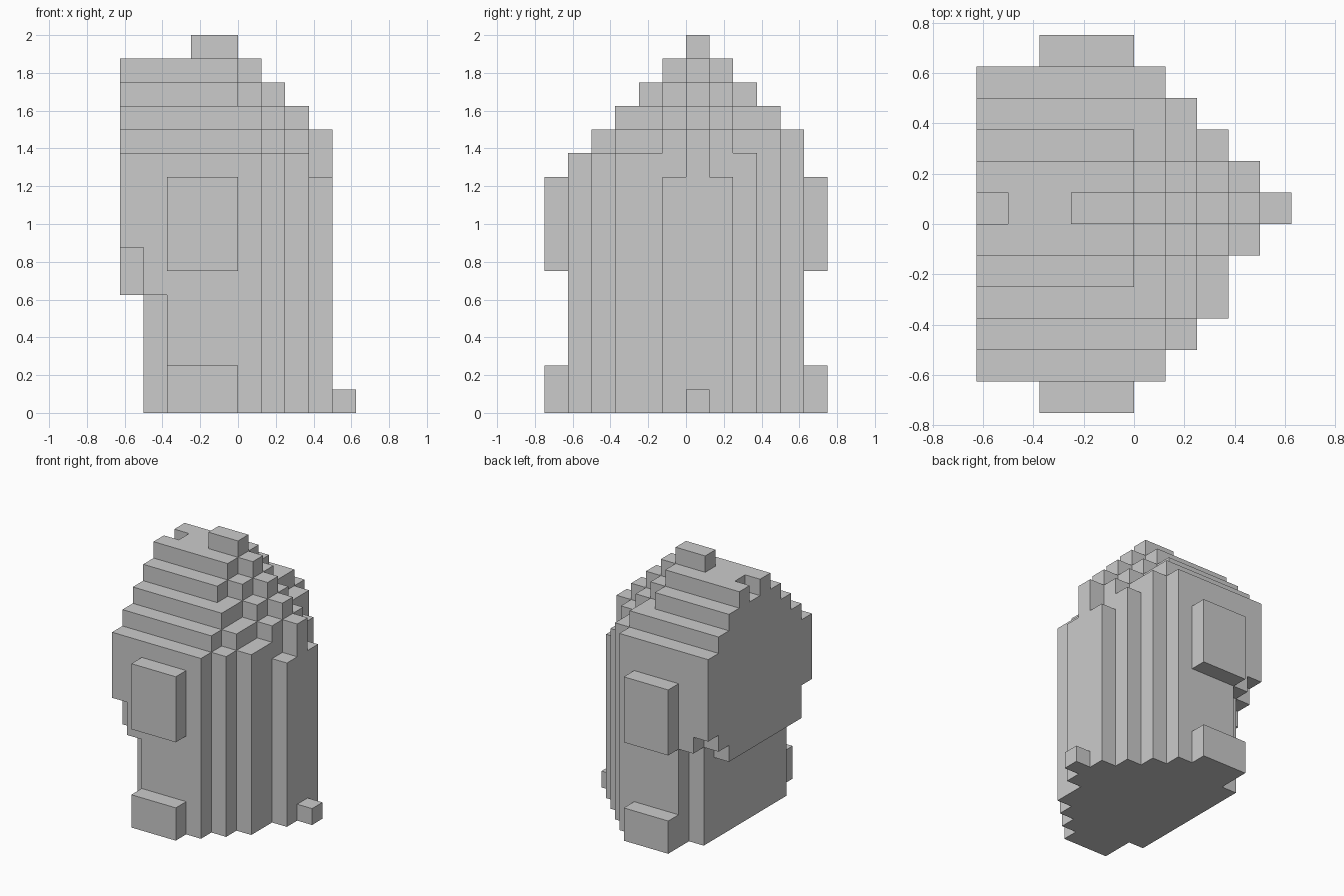
import bpy, bmesh, math
from itertools import product

if "Cube" in bpy.data.objects:
    bpy.data.objects.remove(bpy.data.objects["Cube"])

U = 0.125  # block size


def blocks(x0, x1, y0, y1, z0, z1):
    return set(product(range(x0, x1), range(y0, y1), range(z0, z1)))


# Domed body: one slab per row in y, each a list of (right end x, top z) steps
centre = [(0, 15), (1, 14), (2, 13), (3, 12), (4, 10)]
shoulder = [(0, 14), (1, 13), (2, 12), (3, 11)]
slabs = {
    -5: [(1, 11)],
    -4: [(1, 12), (2, 11)],
    -3: [(1, 13), (2, 12), (3, 11)],
    -2: shoulder,
    -1: centre,
    0: [(1, 15), (2, 14), (3, 13), (4, 12)],
    1: centre,
    2: shoulder,
    3: [(1, 13), (2, 12)],
    4: [(1, 12)],
}
body = set()
for y, steps in slabs.items():
    start = -5
    for end, top in steps:
        body |= blocks(start, end, y, y + 1, 0, top)
        start = end

# Recess under the overhanging flat side, plus the small notch on top
body -= blocks(-5, -4, -5, 5, 0, 5)
body -= blocks(-5, -4, -5, -4, 0, 7) | blocks(-4, -3, -5, -4, 0, 5)
body -= blocks(-5, -4, 4, 5, 0, 7) | blocks(-4, -3, 4, 5, 0, 6)
body -= blocks(-5, -4, 3, 4, 0, 6)
body -= blocks(-5, -4, 0, 1, 14, 15)

# Attached parts
parts = {
    "body": body,
    "top_crest": blocks(-2, 0, 0, 1, 15, 16),
    "toe_nub": blocks(4, 5, 0, 1, 0, 1),
}
for side, y in (("front", -6), ("back", 5)):
    parts[side + "_side_panel"] = blocks(-3, 0, y, y + 1, 6, 10)
    parts[side + "_foot"] = blocks(-3, 0, y, y + 1, 0, 2)
solid = set().union(*parts.values())


def skin(name, cells):
    """Mesh the exposed block faces and merge coplanar ones."""
    bm = bmesh.new()
    for c in cells:
        for axis, step in product(range(3), (-1, 1)):
            n = list(c)
            n[axis] += step
            if tuple(n) in solid:
                continue
            a, b = (axis + 1) % 3, (axis + 2) % 3
            ring = []
            for da, db in ((0, 0), (1, 0), (1, 1), (0, 1))[::step]:
                p = list(c)
                p[axis] += step > 0
                p[a] += da
                p[b] += db
                ring.append(bm.verts.new([v * U for v in p]))
            bm.faces.new(ring)
    bmesh.ops.remove_doubles(bm, verts=bm.verts, dist=1e-4)
    bmesh.ops.dissolve_limit(bm, angle_limit=math.radians(1),
                             verts=bm.verts, edges=bm.edges)
    mesh = bpy.data.meshes.new(name)
    bm.to_mesh(mesh)
    bm.free()
    bpy.context.collection.objects.link(bpy.data.objects.new(name, mesh))


for name, cells in parts.items():
    skin(name, cells)
